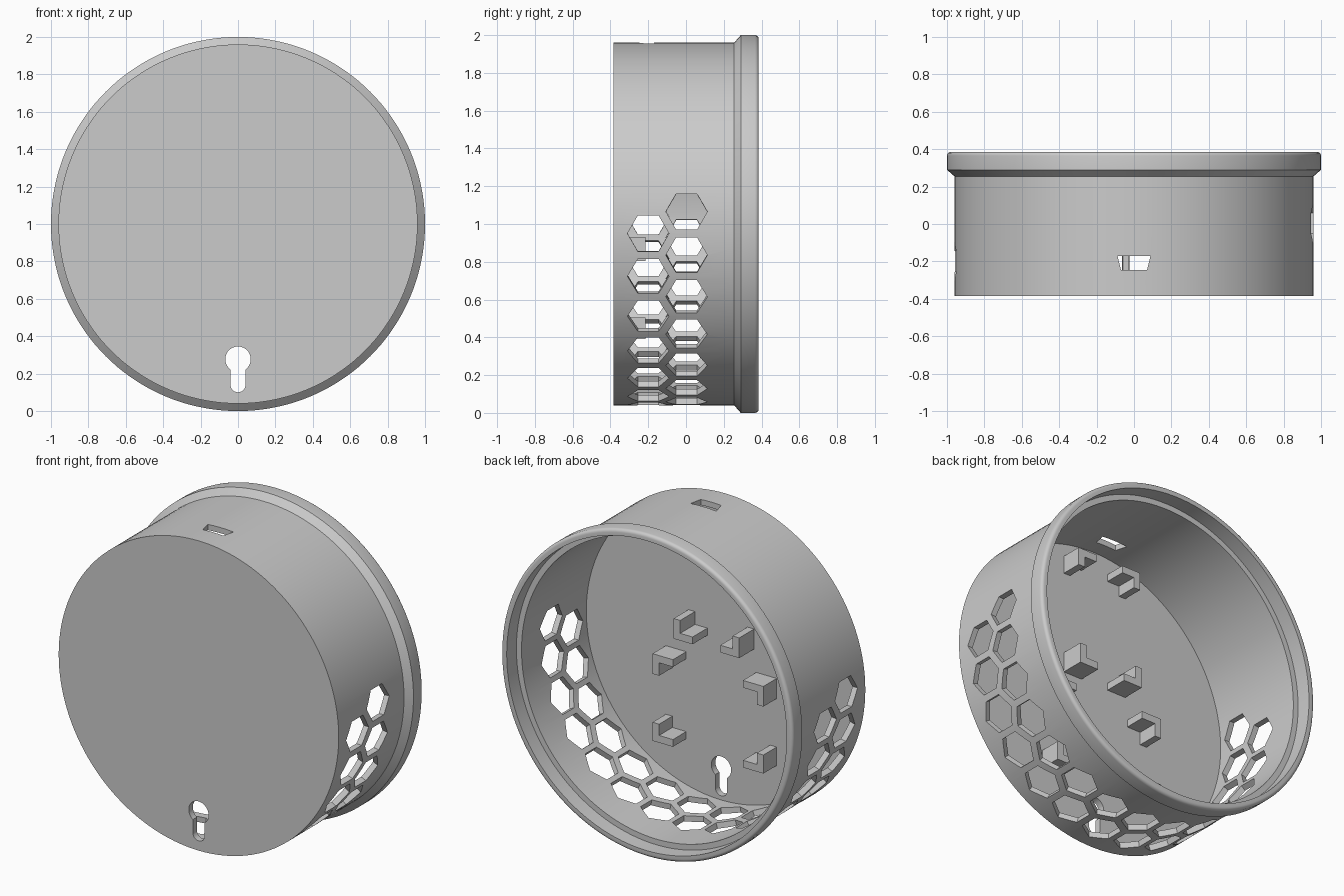
import bpy, bmesh
from math import sin, cos, radians, pi
from mathutils import Vector

cube = bpy.data.objects.get("Cube")
if cube:
    bpy.data.objects.remove(cube, do_unlink=True)

grey = bpy.data.materials.new("plain_grey")
grey.use_nodes = True
grey.diffuse_color = (0.6, 0.6, 0.6, 1)
grey.node_tree.nodes["Principled BSDF"].inputs["Base Color"].default_value = (0.6, 0.6, 0.6, 1)


def finish(name, bm):
    bmesh.ops.recalc_face_normals(bm, faces=bm.faces)
    mesh = bpy.data.meshes.new(name)
    bm.to_mesh(mesh)
    bm.free()
    mesh.materials.append(grey)
    obj = bpy.data.objects.new(name, mesh)
    bpy.context.collection.objects.link(obj)
    return obj


def prism(bm, outline, shift):
    """Closed prism from an outline, pushed along one vector (or one per point)."""
    shifts = shift if isinstance(shift, list) else [shift] * len(outline)
    a = [bm.verts.new(p) for p in outline]
    b = [bm.verts.new(p + s) for p, s in zip(outline, shifts)]
    n = len(a)
    bm.faces.new(a)
    bm.faces.new(b[::-1])
    for i in range(n):
        bm.faces.new((a[i], b[i], b[(i + 1) % n], a[(i + 1) % n]))


# Housing: cup profile (radius, y) turned around the y axis
FLOOR = -0.345
lip = [(0.98 + 0.02 * cos(a), 0.365 + 0.02 * sin(a)) for a in (i * pi / 8 for i in range(5))]
profile = [(0, -0.385), (0.96, -0.385), (0.96, 0.255), (1.0, 0.29), *lip,
           (0.96, 0.385), (0.96, 0.29), (0.925, 0.29), (0.925, FLOOR), (0, FLOOR)]
bm = bmesh.new()
ring = [bm.verts.new((r, y, 1)) for r, y in profile]
edges = [bm.edges.new(pair) for pair in zip(ring, ring[1:])]
bmesh.ops.spin(bm, geom=ring + edges, cent=(0, 0, 1), axis=(0, 1, 0),
               angle=2 * pi, steps=144, use_duplicate=False)
bmesh.ops.remove_doubles(bm, verts=bm.verts, dist=0.0005)
housing = finish("housing", bm)

# Cutter: two staggered rows of hexagonal vents around the lower half
bm = bmesh.new()
STEP = 13.8
for row_y, start in ((0.003, 3.9), (-0.2, -3.0)):
    for k in range(14):
        t = radians(start - STEP * k)
        out, along = Vector((cos(t), 0, sin(t))), Vector((-sin(t), 0, cos(t)))
        centre = Vector((0, row_y, 1)) + out * 0.85
        hexagon = [centre + 0.11 * (Vector((0, cos(a), 0)) + along * sin(a))
                   for a in (i * pi / 3 for i in range(6))]
        prism(bm, hexagon, out * 0.2)

# Cutter: keyhole for hanging, and the tapered port slot in the top
head = [(0.068 * cos(a), 0.277 + 0.068 * sin(a)) for a in
        (radians(-54 + 288 * i / 32) for i in range(33))]
foot = [(0.04 * cos(a), 0.14 + 0.04 * sin(a)) for a in (pi + pi * i / 12 for i in range(13))]
prism(bm, [Vector((x, -0.5, z)) for x, z in head + foot], Vector((0, 0.25, 0)))
slot = [(-0.088, -0.17), (0.088, -0.17), (0.07, -0.245), (-0.07, -0.245)]
prism(bm, [Vector((x, y, 1.88)) for x, y in slot], Vector((0, 0, 0.2)))
cutter = finish("opening_cutter", bm)
cutter.hide_render = True

# Cut the openings and bake the result
mod = housing.modifiers.new("openings", "BOOLEAN")
mod.operation = "DIFFERENCE"
mod.solver = "EXACT"
mod.object = cutter
graph = bpy.context.evaluated_depsgraph_get()
cut_mesh = bpy.data.meshes.new_from_object(housing.evaluated_get(graph))
housing.modifiers.clear()
housing.data = cut_mesh
bpy.data.objects.remove(cutter, do_unlink=True)

bpy.ops.object.select_all(action="DESELECT")
housing.select_set(True)
bpy.context.view_layer.objects.active = housing
bpy.ops.object.shade_smooth_by_angle(angle=radians(25))


# Corner brackets that hold two boards on the floor of the cup
def bracket(name, x, z, sx, sz, width, height, top):
    """L-shaped bracket; (x, z) is the outer corner, sx and sz point outwards."""
    thick = 0.045
    shape = [(0, 0), (width, 0), (width, thick), (thick, thick), (thick, height), (0, height)]
    bm = bmesh.new()
    prism(bm, [Vector((sx * (x - u), FLOOR - 0.01, z - sz * v)) for u, v in shape],
          Vector((0, top - FLOOR + 0.01, 0)))
    finish(name, bm)


for side, sx in (("left", 1), ("right", -1)):
    bracket(f"lower_board_top_bracket_{side}", 0.38, 0.93, sx, 1, 0.14, 0.125, -0.215)
    bracket(f"lower_board_bottom_bracket_{side}", 0.38, 0.39, sx, -1, 0.14, 0.115, -0.215)
    bracket(f"upper_board_top_bracket_{side}", 0.225, 1.82, sx, 1, 0.13, 0.11, -0.215)
    bracket(f"upper_board_bottom_bracket_{side}", 0.225, 1.07, sx, -1, 0.13, 0.125, -0.2)
